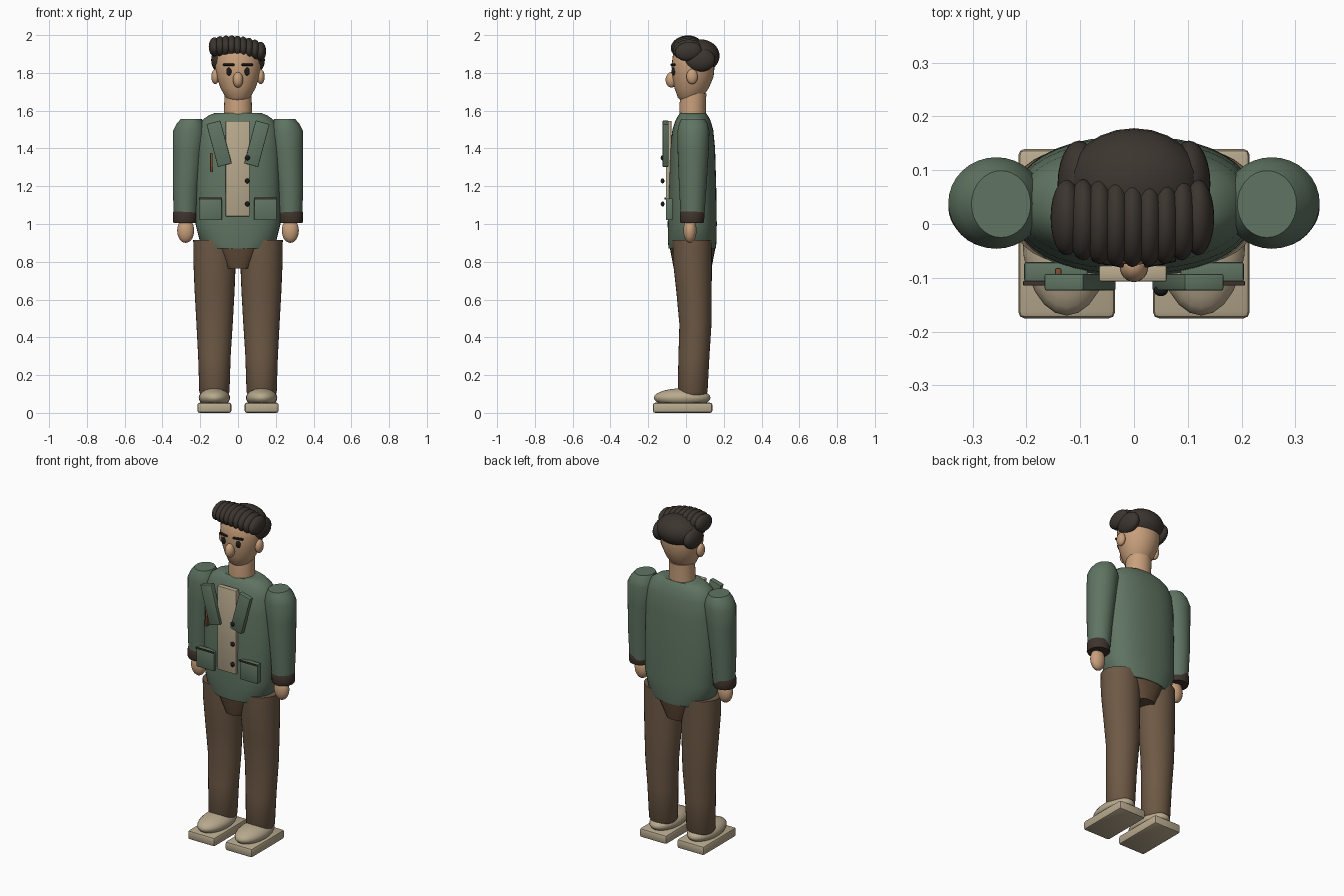
import bpy, bmesh, math
from mathutils import Vector

cube = bpy.data.objects.get("Cube")
if cube:
    bpy.data.objects.remove(cube, do_unlink=True)


def material(name, r, g, b):
    m = bpy.data.materials.new(name)
    m.use_nodes = True
    m.diffuse_color = (r, g, b, 1)
    node = next(n for n in m.node_tree.nodes if n.type == 'BSDF_PRINCIPLED')
    node.inputs["Base Color"].default_value = (r, g, b, 1)
    return m


GREEN = material("jacket_green", .115, .175, .122)
BROWN = material("trouser_brown", .155, .100, .060)
SEAT = material("seat_brown", .115, .068, .038)
SKIN = material("skin", .58, .35, .20)
BEIGE = material("beige", .48, .40, .27)
HAIR = material("hair_dark", .045, .036, .029)
CUFF = material("cuff_dark_brown", .050, .034, .026)
RUST = material("rust", .20, .075, .03)
BLACK = material("black", .012, .011, .011)


def finish(bm, name, mat, angle=40):
    bmesh.ops.recalc_face_normals(bm, faces=bm.faces)
    mesh = bpy.data.meshes.new(name)
    bm.to_mesh(mesh)
    bm.free()
    ob = bpy.data.objects.new(name, mesh)
    bpy.context.collection.objects.link(ob)
    mesh.materials.append(mat)
    bpy.ops.object.select_all(action='DESELECT')
    ob.select_set(True)
    bpy.context.view_layer.objects.active = ob
    bpy.ops.object.shade_smooth_by_angle(angle=math.radians(angle))
    return ob


def loft(name, mat, rings, power=2.0, sides=32):
    """Stack of (z, x, y, radius x, radius y) rings with closed ends."""
    bm = bmesh.new()
    rows = []
    for z, cx, cy, rx, ry in rings:
        row = []
        for i in range(sides):
            a = math.tau * i / sides
            c, s = math.cos(a), math.sin(a)
            px = math.copysign(abs(c) ** (2 / power), c)
            py = math.copysign(abs(s) ** (2 / power), s)
            row.append(bm.verts.new((cx + rx * px, cy + ry * py, z)))
        rows.append(row)
    for a, b in zip(rows, rows[1:]):
        for i in range(sides):
            j = (i + 1) % sides
            bm.faces.new((a[i], a[j], b[j], b[i]))
    bm.faces.new(rows[0])
    bm.faces.new(rows[-1])
    return finish(bm, name, mat)


def ball(name, mat, loc, radii, rot=(0, 0, 0)):
    bm = bmesh.new()
    bmesh.ops.create_uvsphere(bm, u_segments=24, v_segments=14, radius=1)
    bmesh.ops.scale(bm, vec=Vector(radii), verts=bm.verts)
    ob = finish(bm, name, mat)
    ob.location, ob.rotation_euler = loc, rot
    return ob


def box(name, mat, loc, size, rot=(0, 0, 0), bevel=0.004):
    bm = bmesh.new()
    bmesh.ops.create_cube(bm, size=1)
    bmesh.ops.scale(bm, vec=Vector(size), verts=bm.verts)
    if bevel:
        bmesh.ops.bevel(bm, geom=bm.edges[:], offset=bevel, segments=2,
                        profile=0.5, affect='EDGES')
    ob = finish(bm, name, mat)
    ob.location, ob.rotation_euler = loc, rot
    return ob


# Jacket body and seat of the trousers
loft("jacket", GREEN, [
    (.87, 0, .033, .17, .125), (.90, 0, .033, .20, .128),
    (1.0, 0, .033, .225, .130), (1.2, 0, .034, .225, .126),
    (1.4, 0, .035, .222, .119), (1.5, 0, .036, .212, .108),
    (1.55, 0, .037, .19, .092), (1.575, 0, .037, .155, .078),
    (1.587, 0, .037, .125, .068)], power=2.3, sides=40)
loft("trouser_seat", SEAT, [
    (.765, 0, .035, .066, .100), (.87, 0, .035, .125, .120),
    (.91, 0, .035, .145, .122)], power=2.6, sides=24)

# Neck and egg-shaped head
loft("neck", SKIN, [(1.56, 0, .035, .075, .07), (1.63, 0, .035, .073, .07),
                    (1.69, 0, .04, .072, .068)])
loft("head", SKIN, [
    (1.643, 0, .015, .025, .025), (1.65, 0, .018, .043, .042),
    (1.67, 0, .022, .065, .066), (1.72, 0, .030, .093, .091),
    (1.78, 0, .036, .114, .110), (1.84, 0, .038, .122, .114),
    (1.90, 0, .038, .115, .107), (1.95, 0, .038, .08, .075),
    (1.965, 0, .038, .04, .04)])
ball("nose", SKIN, (0, -.077, 1.763), (.027, .031, .041))

# Hair: rear cap and a row of front curls
ball("hair_cap", HAIR, (0, .075, 1.89), (.125, .103, .088))
ball("hair_fringe_base", HAIR, (0, .0, 1.925), (.125, .07, .055))
CURLS = 9
for i in range(CURLS):
    t = i / (CURLS - 1) * 2 - 1
    ball(f"hair_curl_{i + 1}", HAIR,
         (.122 * t - .003, .002 + .01 * t * t, 1.938 - .012 * t - .012 * t * t),
         (.030, .083 - .012 * t * t, .058 - .008 * t * t),
         (math.radians(8), 0, 0))

# Paired parts
for side, s in (("left", 1), ("right", -1)):
    # Face
    ball(f"{side}_ear", SKIN, (s * .120, .032, 1.78), (.021, .030, .040))
    ball(f"{side}_eye", BLACK, (s * .048, -.066, 1.807), (.014, .011, .021))
    box(f"{side}_brow", BLACK, (s * .048, -.069, 1.843), (.060, .014, .011),
        (0, 0, s * .2), .003)
    ball(f"{side}_hair_lobe", HAIR, (s * .102, .075, 1.868), (.04, .08, .062))

    # Sleeve, cuff and hand
    loft(f"{side}_sleeve", GREEN, [
        (1.03, s * .279, .034, .061, .062), (1.2, s * .275, .036, .070, .073),
        (1.38, s * .264, .038, .081, .082), (1.49, s * .256, .039, .089, .085),
        (1.53, s * .252, .039, .073, .076), (1.557, s * .247, .037, .055, .062)])
    loft(f"{side}_cuff", CUFF, [
        (1.005, s * .281, .032, .060, .060), (1.015, s * .281, .032, .064, .064),
        (1.06, s * .280, .033, .064, .065), (1.07, s * .280, .033, .059, .060)])
    ball(f"{side}_hand", SKIN, (s * .277, .021, .965), (.045, .035, .065))

    # Trouser leg
    loft(f"{side}_trouser_leg", BROWN, [
        (.09, s * .125, .035, .068, .068), (.11, s * .125, .035, .080, .079),
        (.30, s * .125, .042, .086, .082), (.47, s * .124, .050, .096, .085),
        (.65, s * .124, .042, .106, .094), (.80, s * .124, .034, .112, .103),
        (.915, s * .124, .032, .113, .104)])

    # Shoe
    box(f"{side}_sole", BEIGE, (s * .125, -.018, .027), (.18, .315, .054),
        bevel=.012)
    ball(f"{side}_shoe", BEIGE, (s * .125, -.02, .080), (.083, .150, .050))

    # Lapel and pocket
    box(f"{side}_lapel", GREEN, (s * .100, -.108, 1.425), (.076, .031, .235),
        (0, s * math.radians(15), 0))
    box(f"{side}_pocket", GREEN, (s * .145, -.089, 1.078), (.118, .036, .115))
    box(f"{side}_pocket_trim", CUFF, (s * .145, -.110, 1.135),
        (.122, .009, .010), bevel=.002)

# Shirt panel, buttons and the slim pen on the chest
box("shirt_panel", BEIGE, (-.002, -.092, 1.293), (.126, .030, .505))
for i in range(3):
    ball(f"button_{i + 1}", BLACK, (.050, -.124, 1.35 - .122 * i),
         (.013, .010, .013))
box("chest_pen", RUST, (-.141, -.092, 1.325), (.012, .020, .100), bevel=.003)
